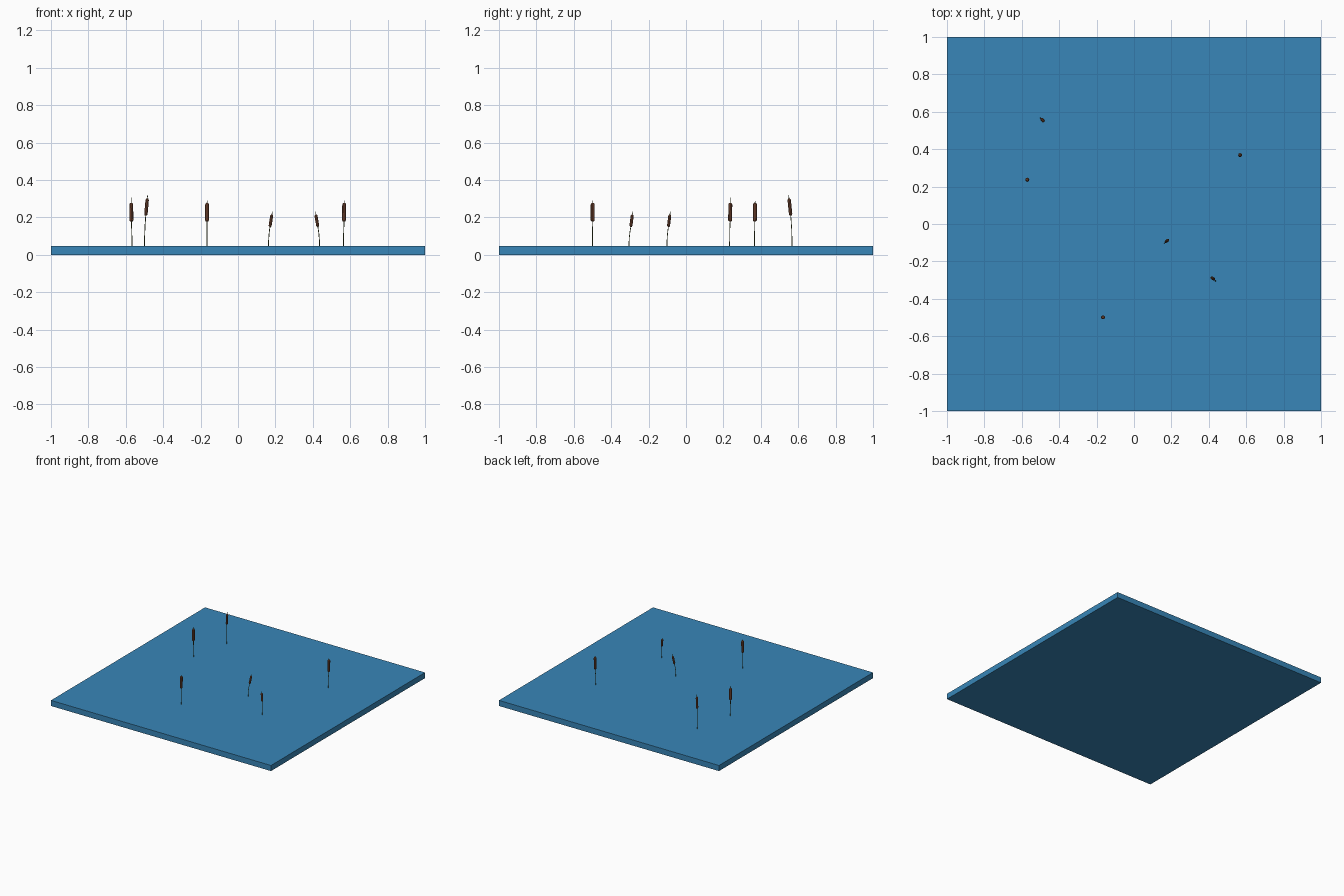
import bpy, bmesh, math
from mathutils import Vector

if "Cube" in bpy.data.objects:
    bpy.data.objects.remove(bpy.data.objects["Cube"])


def material(name, rgb):
    m = bpy.data.materials.new(name)
    m.diffuse_color = (*rgb, 1)
    m.use_nodes = True
    m.node_tree.nodes["Principled BSDF"].inputs["Base Color"].default_value = m.diffuse_color
    return m


WATER = material("water_blue", (0.04, 0.24, 0.48))
STEM = material("stem_green", (0.10, 0.13, 0.04))
HEAD = material("head_brown", (0.20, 0.07, 0.035))
TOP = 0.046


def tube(name, rings, mat, sides):
    """Loft a closed tube through (centre, radius) rings."""
    bm = bmesh.new()
    axis = (rings[-1][0] - rings[0][0]).normalized()
    u = axis.cross(Vector((0, 1, 0))).normalized()
    v = axis.cross(u)
    loops = []
    for c, r in rings:
        loops.append([bm.verts.new(c + r * (math.cos(a) * u + math.sin(a) * v))
                      for a in (2 * math.pi * i / sides for i in range(sides))])
    for lo, hi in zip(loops, loops[1:]):
        for i in range(sides):
            j = (i + 1) % sides
            bm.faces.new((lo[i], lo[j], hi[j], hi[i]))
    bm.faces.new(loops[0])
    bm.faces.new(loops[-1])
    bmesh.ops.recalc_face_normals(bm, faces=bm.faces)
    me = bpy.data.meshes.new(name)
    bm.to_mesh(me)
    bm.free()
    me.materials.append(mat)
    ob = bpy.data.objects.new(name, me)
    bpy.context.collection.objects.link(ob)
    return ob


def cattail(n, base, bottom, top, tip_z, radius):
    base, bottom, top = Vector((*base, TOP)), Vector(bottom), Vector(top)
    d = top - bottom
    tip = top + d * ((tip_z - top.z) / d.z)
    # stem bends from upright at the base into the line of the head
    knee = Vector((base.x, base.y, (TOP + bottom.z) / 2))
    path = [base.lerp(knee, t).lerp(knee.lerp(bottom, t), t) for t in (0, 0.25, 0.5, 0.75, 1)]
    tube(f"cattail_stem_{n}", [(p, 0.0022) for p in path], STEM, 6)
    # brown seed head with chamfered ends
    profile = [(0, 0.6), (0.08, 1), (0.92, 1), (1, 0.6)]
    tube(f"cattail_head_{n}", [(bottom + d * t, radius * r) for t, r in profile], HEAD, 8)
    # thin spike above the head
    tube(f"cattail_tip_{n}", [(top, 0.0022), (tip, 0.001)], STEM, 6)


# water slab
bpy.ops.mesh.primitive_cube_add(size=1, location=(0, 0, TOP / 2))
slab = bpy.context.object
slab.name = "water_slab"
slab.scale = (2, 2, TOP)
slab.data.materials.append(WATER)

# base xy, head bottom, head top, tip height, head radius
plants = [
    ((-0.567, 0.233), (-0.570, 0.236, 0.177), (-0.571, 0.237, 0.277), 0.305, 0.0105),
    ((-0.166, -0.500), (-0.166, -0.499, 0.177), (-0.165, -0.499, 0.277), 0.290, 0.0105),
    ((0.564, 0.366), (0.567, 0.368, 0.177), (0.568, 0.369, 0.277), 0.290, 0.0105),
    ((-0.500, 0.567), (-0.493, 0.560, 0.210), (-0.485, 0.551, 0.300), 0.320, 0.009),
    ((0.163, -0.102), (0.171, -0.094, 0.150), (0.181, -0.086, 0.214), 0.230, 0.008),
    ((0.436, -0.305), (0.427, -0.295, 0.150), (0.416, -0.287, 0.214), 0.230, 0.008),
]
for n, p in enumerate(plants, 1):
    cattail(n, *p)
